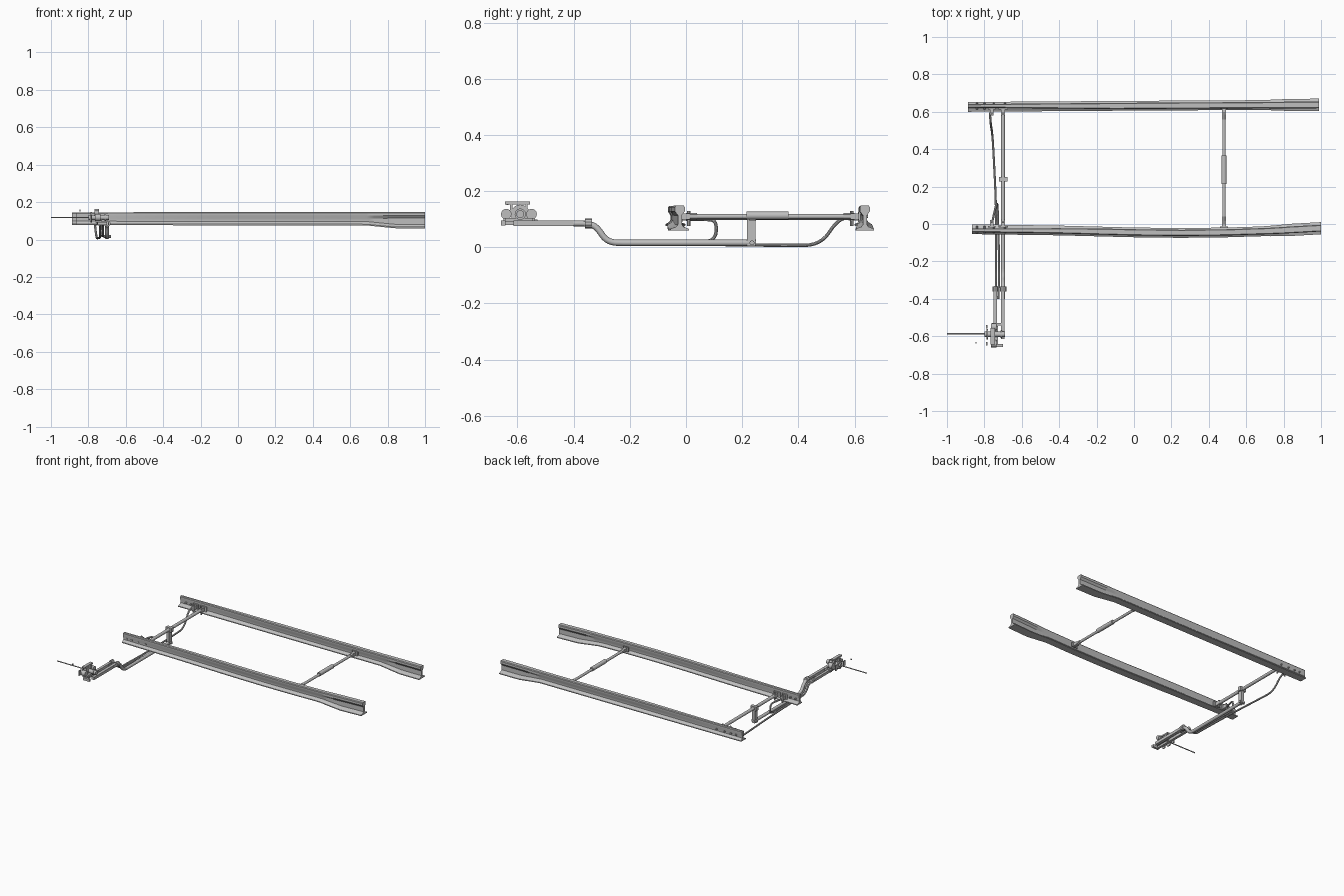
import bpy, bmesh
from mathutils import Vector, Matrix

cube = bpy.data.objects.get("Cube")
if cube:
    bpy.data.objects.remove(cube, do_unlink=True)

GREY = (0.52, 0.52, 0.52, 1)
steel = bpy.data.materials.new("grey steel")
steel.use_nodes = True
steel.diffuse_color = GREY
steel.node_tree.nodes["Principled BSDF"].inputs["Base Color"].default_value = GREY


def finish(name, bm, smooth=True):
    bmesh.ops.recalc_face_normals(bm, faces=bm.faces)
    mesh = bpy.data.meshes.new(name)
    bm.to_mesh(mesh)
    bm.free()
    mesh.materials.append(steel)
    obj = bpy.data.objects.new(name, mesh)
    bpy.context.collection.objects.link(obj)
    if smooth:
        bpy.ops.object.select_all(action="DESELECT")
        obj.select_set(True)
        bpy.context.view_layer.objects.active = obj
        bpy.ops.object.shade_smooth_by_angle()


def box(name, center, size):
    bm = bmesh.new()
    bmesh.ops.create_cube(bm, size=1, matrix=Matrix.Translation(center) @ Matrix.Diagonal((*size, 1)))
    finish(name, bm, False)


def skin(name, rings):
    """Join a row of closed rings of points into a capped solid."""
    bm = bmesh.new()
    loops = [[bm.verts.new(p) for p in ring] for ring in rings]
    for a, b in zip(loops, loops[1:]):
        for k in range(len(a)):
            j = (k + 1) % len(a)
            bm.faces.new((a[k], a[j], b[j], b[k]))
    bm.faces.new(loops[0])
    bm.faces.new(loops[-1])
    finish(name, bm)


def tube(name, points, radius, sides=14):
    """Sweep a circle along a path."""
    pts = [Vector(p) for p in points]
    rings = []
    for i, p in enumerate(pts):
        d = (pts[min(i + 1, len(pts) - 1)] - pts[max(i - 1, 0)]).normalized()
        ref = Vector((0, 0, 1)) if abs(d.x) > 0.9 else Vector((1, 0, 0))
        u = d.cross(ref).normalized() * radius
        rings.append([p + Matrix.Rotation(k * 6.28319 / sides, 3, d) @ u for k in range(sides)])
    skin(name, rings)


def rounded(points, steps=6):
    """Smooth a control path by a quadratic bend at each inner point."""
    pts = [Vector(p) for p in points]
    out = [pts[0]]
    for i in range(1, len(pts) - 1):
        a, b, c = (pts[i - 1] + pts[i]) / 2, pts[i], (pts[i] + pts[i + 1]) / 2
        for k in range(steps + 1):
            t = k / steps
            out.append(a * (1 - t) ** 2 + b * 2 * t * (1 - t) + c * t * t)
    return out + [pts[-1]]


def interp(x, keys):
    for (xa, a), (xb, b) in zip(keys, keys[1:]):
        if x <= xb:
            t = max(0, (x - xa) / (xb - xa))
            return [p + (q - p) * t for p, q in zip(a, b)]
    return keys[-1][1]


# Rail section: foot out, foot in, foot bottom, head out, head in, web out, web in, top
TIP = (-.026, .026, .077, -.015, .004, -.013, .002, .145)
BLADE = (-.027, .025, .076, -.017, .016, -.009, .009, .147)
RAIL = (-.033, .032, .06, -.018, .018, -.007, .007, .148)
SHAPE = [(-.88, TIP), (-.1, BLADE), (.68, BLADE), (.84, RAIL), (1, RAIL)]


def section(fo, fi, zb, ho, hi, wo, wi, zt):
    return [(fo, zb), (fi, zb), (fi, zb + .006), (wi + .006, zb + .013), (wi, zb + .021),
            (wi, zt - .034), (hi, zt - .02), (hi, zt - .005), (hi - .004, zt),
            (ho + .004, zt), (ho, zt - .005), (ho, zt - .02), (wo, zt - .034),
            (wo, zb + .021), (wo - .006, zb + .013), (fo, zb + .006)]


def rail(name, x0, x1, inward, path):
    rings = []
    n = 48
    for i in range(n + 1):
        x = x0 + (x1 - x0) * i / n
        yc = interp(x, path)[0]
        rings.append([(x, yc + inward * u, z) for u, z in section(*interp(x, SHAPE))])
    skin(name, rings)


front_path = [(-.87, (-.028,)), (-.4, (-.034,)), (0, (-.044,)), (.25, (-.047,)),
              (.5, (-.044,)), (.75, (-.036,)), (1, (-.022,))]
back_path = [(-.89, (.626,)), (1, (.637,))]
rail("front_rail", -.867, 1, 1, front_path)
rail("back_rail", -.887, .99, -1, back_path)


# Web bolts, brackets and clevises for both rails
def fittings(side, y, inward):
    for x in (-.84, -.8, -.75, -.69):
        tube(side + "_rail_bolt", [(x, y - .018 * inward, .11), (x, y + .018 * inward, .11)], .006, 6)
    for x, w in ((-.7, .05), (-.76, .04)):
        box(side + "_rod_plate", (x, y + .014 * inward, .108), (w, .008, .034))
        box(side + "_rod_clevis", (x, y + .033 * inward, .108), (.02, .036, .026))
        tube(side + "_clevis_pin", [(x, y + .04 * inward, .075), (x, y + .04 * inward, .13)], .006, 8)
    box(side + "_stretcher_plate", (.481, y + .012 * inward, .11), (.045, .008, .03))
    box(side + "_stretcher_clevis", (.481, y + .028 * inward, .11), (.022, .034, .022))


fittings("front", -.03, 1)
fittings("back", .63, -1)

# Far stretcher with insulated sleeve
tube("far_stretcher", [(.481, -.02, .11), (.481, .61, .11)], .009)
tube("far_stretcher_sleeve", [(.481, .215, .113), (.481, .365, .113)], .0145)
for y in (.02, .58):
    tube("far_stretcher_nut", [(.481, y - .02, .11), (.481, y + .02, .11)], .012, 6)

# Near stretcher with drop bracket
tube("near_stretcher", [(-.7, -.02, .108), (-.7, .61, .108)], .011)
box("drop_bracket", (-.7, .232, .054), (.02, .03, .1))
box("drop_bracket_cap", (-.7, .238, .108), (.045, .024, .03))
tube("drop_bracket_pin", [(-.72, .235, .016), (-.68, .235, .016)], .009, 10)

# Drive rod cranked down under the front rail
tube("drive_rod", rounded([(-.7, .25, .016), (-.7, -.2, .016), (-.7, -.28, .016),
                           (-.7, -.315, .07), (-.7, -.345, .085), (-.7, -.4, .085)]), .011)
box("drive_bar", (-.702, -.48, .086), (.02, .27, .02))
tube("drive_rod_joint", [(-.7, -.36, .085), (-.7, -.335, .085)], .018, 10)

# Detection rods, one to each blade
tail = [(-.737, -.2, .018), (-.737, -.275, .018), (-.737, -.315, .07), (-.74, -.345, .085), (-.742, -.4, .085)]
tube("back_detection_rod", rounded([(-.77, .595, .108), (-.767, .54, .1), (-.757, .48, .007),
                                    (-.75, .36, .007), (-.737, .1, .01)] + tail), .006, 10)
tube("front_detection_rod", rounded([(-.76, .0, .1), (-.745, .07, .1), (-.735, .11, .095),
                                     (-.73, .105, .02), (-.727, .02, .02)] +
                                    [(x + .016, y, z) for x, y, z in tail]), .006, 10)
box("detection_bar", (-.742, -.48, .086), (.018, .27, .018))
tube("detection_joint", [(-.742, -.36, .088), (-.742, -.335, .088)], .015, 10)
box("bar_end_piece", (-.725, -.65, .086), (.05, .016, .018))
box("bar_end_link", (-.742, -.63, .086), (.014, .05, .014))
box("bar_crosspiece", (-.735, -.535, .09), (.05, .014, .018))

# Drive head with gears and top bracket
tube("drive_shaft", [(-.8, -.59, .118), (-.69, -.59, .118)], .014)
for x, r in ((-.785, .028), (-.75, .034), (-.71, .02)):
    tube("drive_disc", [(x - .004, -.59, .118), (x + .004, -.59, .118)], r, 20)
for y in (-.64, -.55):
    tube("side_roller", [(-.765, y, .118), (-.735, y, .118)], .019, 14)
    box("top_bracket_leg", (-.755, y * .6 - .238, .142), (.022, .008, .03))
    box("drive_plate_arm", (-.787, y, .112), (.006, .02, .036))
box("top_bracket", (-.755, -.6, .158), (.022, .09, .01))
box("drive_head_base", (-.745, -.595, .098), (.036, .1, .014))
tube("hand_crank_rod", [(-1, -.587, .118), (-.78, -.587, .118)], .0035, 8)
tube("loose_pin", [(-.848, -.635, .155), (-.842, -.635, .155)], .005, 8)
